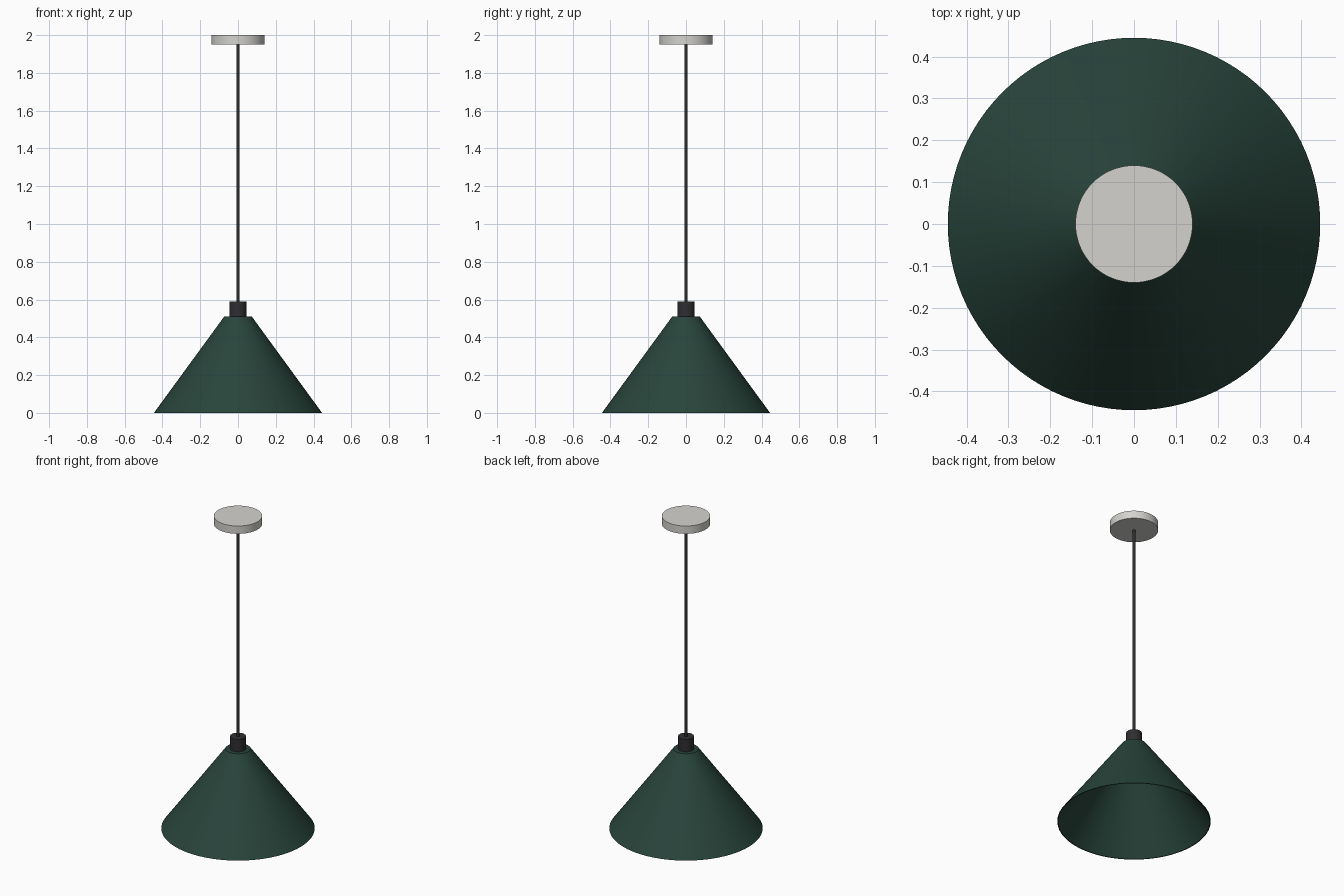
import bpy, bmesh, math

if "Cube" in bpy.data.objects:
    bpy.data.objects.remove(bpy.data.objects["Cube"])


def material(name, rgb):
    m = bpy.data.materials.new(name)
    m.diffuse_color = (*rgb, 1)
    m.use_nodes = True
    m.node_tree.nodes["Principled BSDF"].inputs["Base Color"].default_value = m.diffuse_color
    return m


green = material("dark green", (0.021, 0.058, 0.044))
black = material("charcoal", (0.027, 0.027, 0.030))
white = material("warm white", (0.66, 0.65, 0.62))


def lathe(name, profile, mat, sides):
    """Revolve a closed (radius, z) profile about the z axis."""
    bm = bmesh.new()
    verts = [bm.verts.new((r, 0, z)) for r, z in profile]
    edges = [bm.edges.new((a, b)) for a, b in zip(verts, verts[1:])]
    bmesh.ops.spin(bm, geom=verts + edges, cent=(0, 0, 0), axis=(0, 0, 1),
                   angle=math.tau, steps=sides, use_merge=True)
    bmesh.ops.remove_doubles(bm, verts=bm.verts, dist=1e-5)
    bmesh.ops.recalc_face_normals(bm, faces=bm.faces)
    mesh = bpy.data.meshes.new(name)
    bm.to_mesh(mesh)
    bm.free()
    ob = bpy.data.objects.new(name, mesh)
    bpy.context.collection.objects.link(ob)
    mesh.materials.append(mat)
    bpy.ops.object.select_all(action='DESELECT')
    ob.select_set(True)
    bpy.context.view_layer.objects.active = ob
    bpy.ops.object.shade_smooth_by_angle(angle=math.radians(30))
    return ob


def cylinder(name, r, z0, z1, mat, sides):
    return lathe(name, [(0, z0), (r, z0), (r, z1), (0, z1)], mat, sides)


# Thin conical shade, open underneath
lathe("shade", [(0, 0.51), (0.073, 0.51), (0.445, 0), (0.440, 0),
                (0.070, 0.506), (0, 0.506)], green, 96)

# Lamp holder, hanging cord and ceiling plate
cylinder("lamp_holder", 0.046, 0.51, 0.59, black, 48)
cylinder("cord", 0.008, 0.59, 1.95, black, 16)
cylinder("ceiling_plate", 0.14, 1.95, 2.0, white, 64)
